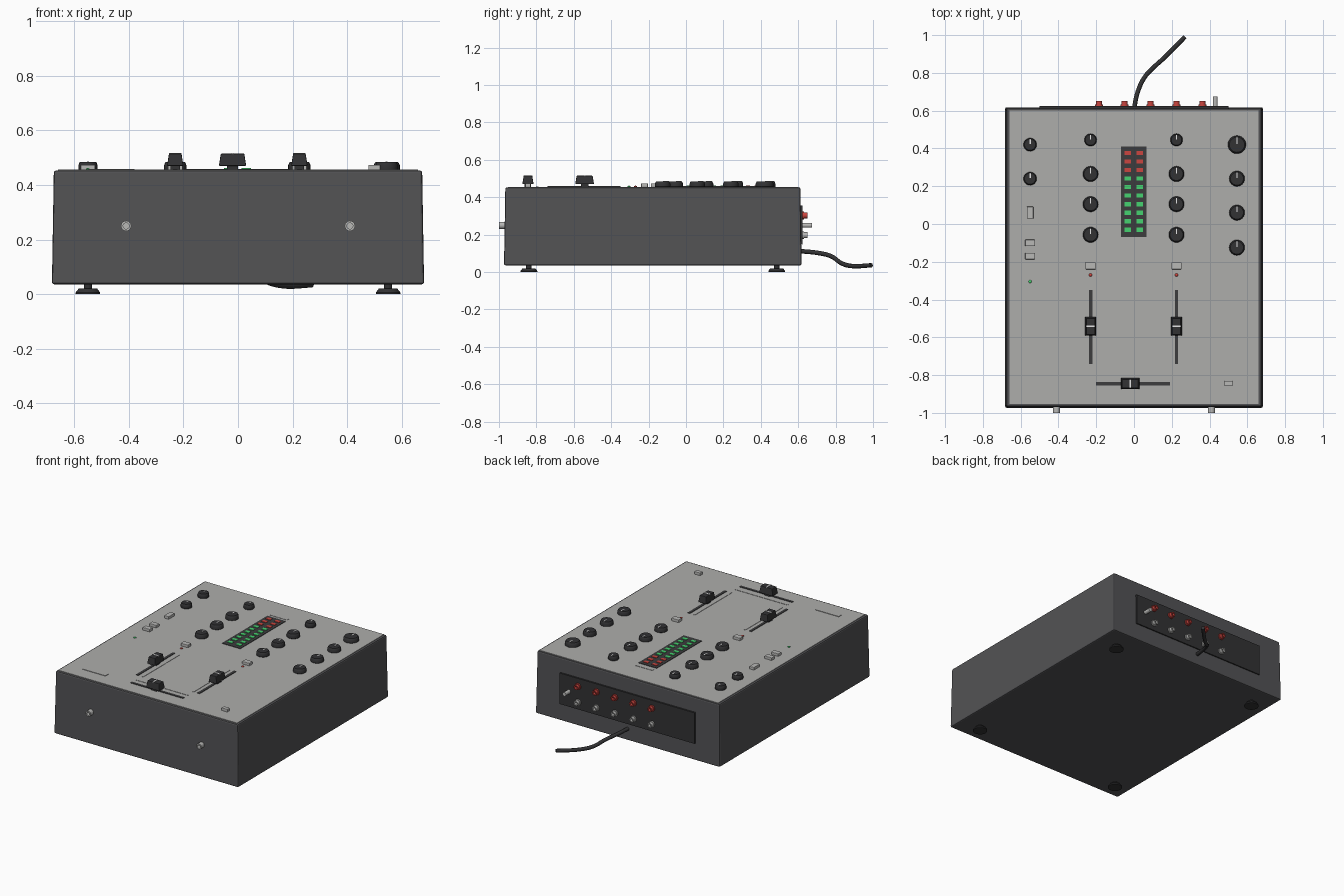
import bpy, bmesh, math
from mathutils import Matrix, Vector

if "Cube" in bpy.data.objects:
    bpy.data.objects.remove(bpy.data.objects["Cube"])


def mat(name, rgb):
    m = bpy.data.materials.new(name)
    m.diffuse_color = (*rgb, 1)
    m.use_nodes = True
    m.node_tree.nodes["Principled BSDF"].inputs["Base Color"].default_value = m.diffuse_color
    return m


CASE = mat("dark grey case", (0.085, 0.085, 0.09))
PANEL = mat("light grey panel", (0.42, 0.42, 0.41))
BLACK = mat("black plastic", (0.032, 0.032, 0.034))
SLOT = mat("charcoal slot", (0.045, 0.045, 0.047))
METAL = mat("pale metal", (0.48, 0.48, 0.47))
WHITE = mat("white mark", (0.8, 0.8, 0.8))
RED = mat("red", (0.6, 0.06, 0.05))
GREEN = mat("green", (0.06, 0.65, 0.16))
TOP = 0.456


def finish(name, bm, material, bevel=0, smooth=False):
    bmesh.ops.recalc_face_normals(bm, faces=bm.faces[:])
    me = bpy.data.meshes.new(name)
    bm.to_mesh(me)
    bm.free()
    me.materials.append(material)
    ob = bpy.data.objects.new(name, me)
    bpy.context.collection.objects.link(ob)
    if bevel:
        b = ob.modifiers.new("bevel", 'BEVEL')
        b.width, b.segments = bevel, 2
    if smooth:
        bpy.ops.object.select_all(action='DESELECT')
        bpy.context.view_layer.objects.active = ob
        ob.select_set(True)
        bpy.ops.object.shade_smooth_by_angle(angle=math.radians(35))
    return ob


def box(name, x, y, z, material, taper=0, bevel=0):
    """Box from (min, max) ranges; the top shrinks by taper on each side."""
    bm = bmesh.new()
    bmesh.ops.create_cube(bm, size=1)
    for v in bm.verts:
        t = taper if v.co.z > 0 else 0
        v.co = [(a + b) / 2 + s * (b - a - 2 * k)
                for (a, b), s, k in zip((x, y, z), v.co, (t, t, 0))]
    return finish(name, bm, material, bevel)


def plate(name, cx, cy, w, d, z0, z1, material, bevel=0, taper=0):
    return box(name, (cx - w / 2, cx + w / 2), (cy - d / 2, cy + d / 2),
               (z0, z1), material, taper, bevel)


def lathe(name, profile, loc, material, axis='Z', n=24):
    """Spin (radius, height) points about an axis through loc."""
    bm = bmesh.new()
    vs = [bm.verts.new((r, 0, h)) for r, h in profile]
    es = [bm.edges.new(p) for p in zip(vs, vs[1:])]
    bmesh.ops.spin(bm, geom=vs + es, axis=(0, 0, 1), cent=(0, 0, 0),
                   angle=math.tau, steps=n)
    bmesh.ops.remove_doubles(bm, verts=bm.verts[:], dist=1e-5)
    turn = {'Z': 0, 'Y': -90, '-Y': 90}[axis]
    bmesh.ops.transform(bm, verts=bm.verts[:], matrix=Matrix.Translation(loc)
                        @ Matrix.Rotation(math.radians(turn), 4, 'X'))
    return finish(name, bm, material, smooth=True)


# Case and top panel
box("case", (-0.682, 0.682), (-0.973, 0.618), (0.036, 0.453), CASE, 0.007, 0.008)
box("top_panel", (-0.66, 0.66), (-0.953, 0.602), (0.445, TOP), PANEL)

# Feet
for x in (-0.55, 0.55):
    for y in (-0.84, 0.485):
        lathe("foot", [(0, 0), (0.045, 0), (0.045, 0.006), (0.034, 0.02),
                       (0.015, 0.02), (0.015, 0.04)], (x, y, 0), BLACK)


# Rotary knobs with pointer marks
def knob(x, y, r):
    lathe("knob", [(r * 0.94, 0), (r, 0.003), (r, 0.018), (r * 0.9, 0.028),
                   (r * 0.84, 0.031), (0, 0.031)], (x, y, TOP - 0.002), BLACK)
    plate("knob_mark", x, y + r * 0.45, 0.007, r * 0.75, TOP + 0.027, TOP + 0.0305, WHITE)


for y in (0.42, 0.24):
    knob(-0.55, y, 0.035)
for x in (-0.23, 0.225):
    knob(x, 0.445, 0.033)
    for y in (0.265, 0.105, -0.057):
        knob(x, y, 0.041)
knob(0.545, 0.42, 0.048)
for y in (0.24, 0.06, -0.125):
    knob(0.545, y, 0.041)

# Level meter
plate("meter_plate", -0.002, 0.17, 0.136, 0.48, TOP - 0.002, TOP + 0.003, SLOT)
plate("meter_label", -0.002, 0.44, 0.13, 0.022, TOP - 0.002, TOP + 0.002, PANEL)
for i in range(10):
    for x in (-0.034, 0.03):
        plate("meter_light", x, 0.376 - i * 0.0452, 0.034, 0.022,
              TOP, TOP + 0.006, RED if i < 3 else GREEN)

# Push buttons, toggle and indicator lights
for x, y, w, d in ((-0.55, 0.06, 0.034, 0.064), (-0.55, -0.1, 0.053, 0.034),
                   (-0.55, -0.17, 0.053, 0.034), (-0.23, -0.222, 0.054, 0.036),
                   (0.225, -0.222, 0.054, 0.036), (0.5, -0.845, 0.044, 0.027)):
    plate("button", x, y, w, d, TOP - 0.002, TOP + 0.018, METAL, 0.003)
for x, y, m in ((-0.55, -0.305, GREEN), (-0.23, -0.27, RED), (0.225, -0.27, RED)):
    lathe("indicator", [(0.008, 0), (0.008, 0.003), (0.005, 0.006), (0, 0.007)],
          (x, y, TOP - 0.001), m, n=12)
plate("label_plate", -0.465, -0.845, 0.17, 0.03, TOP - 0.002, TOP + 0.003, PANEL)


# Sliding faders
def fader(name, x, y, length, cap_x, cap_y, across):
    def part(label, px, py, w, l, z0, z1, m, **kw):
        if across:
            w, l = l, w
        plate(name + label, px, py, w, l, z0, z1, m, **kw)
    part("_slot", x, y, 0.018, length, TOP - 0.002, TOP + 0.003, SLOT)
    part("_stem", cap_x, cap_y, 0.035, 0.04, TOP, TOP + 0.016, BLACK)
    part("_cap", cap_x, cap_y, 0.06, 0.1, TOP + 0.014, TOP + 0.059, BLACK,
         taper=0.007, bevel=0.003)
    part("_mark", cap_x, cap_y, 0.046, 0.009, TOP + 0.055, TOP + 0.061, WHITE)


for x, s in ((-0.23, 1), (0.225, -1)):
    fader("channel_fader", x, -0.545, 0.39, x, -0.542, False)
    plate("fader_scale", x + s * 0.04, -0.545, 0.012, 0.39, TOP - 0.002, TOP + 0.002, PANEL)
fader("cross_fader", -0.005, -0.845, 0.39, -0.02, -0.845, True)
plate("cross_fader_scale", -0.005, -0.795, 0.39, 0.012, TOP - 0.002, TOP + 0.002, PANEL)

# Front sockets
for x in (-0.41, 0.41):
    lathe("front_socket", [(0.019, -0.01), (0.019, 0.03), (0.011, 0.03), (0.011, 0.002),
                           (0, 0.002)], (x, -0.97, 0.25), METAL, '-Y')

# Rear plate with socket rows and ground post
box("rear_plate", (-0.5, 0.5), (0.6, 0.624), (0.148, 0.355), BLACK)
for x in (-0.185, -0.05, 0.088, 0.225, 0.362):
    for z, m in ((0.303, RED), (0.197, METAL)):
        lathe("rear_socket", [(0.021, -0.005), (0.021, 0.012), (0.016, 0.012),
                              (0.016, 0.03), (0.009, 0.03), (0.009, 0.008),
                              (0, 0.008)], (x, 0.62, z), m, 'Y', 16)
lathe("ground_post", [(0.013, -0.005), (0.013, 0.054), (0, 0.054)],
      (0.43, 0.62, 0.25), METAL, 'Y', 16)

# Power cable
cu = bpy.data.curves.new("power_cable", 'CURVE')
cu.dimensions = '3D'
cu.bevel_depth, cu.bevel_resolution, cu.resolution_u = 0.012, 2, 6
cu.use_fill_caps = True
path = [(0, 0.61, 0.112), (0.02, 0.7, 0.103), (0.055, 0.775, 0.085),
        (0.105, 0.83, 0.048), (0.16, 0.88, 0.033), (0.27, 0.991, 0.036)]
sp = cu.splines.new('BEZIER')
sp.bezier_points.add(len(path) - 1)
for p, co in zip(sp.bezier_points, path):
    p.co = Vector(co)
    p.handle_left_type = p.handle_right_type = 'AUTO'
cu.materials.append(BLACK)
bpy.context.collection.objects.link(bpy.data.objects.new("power_cable", cu))
